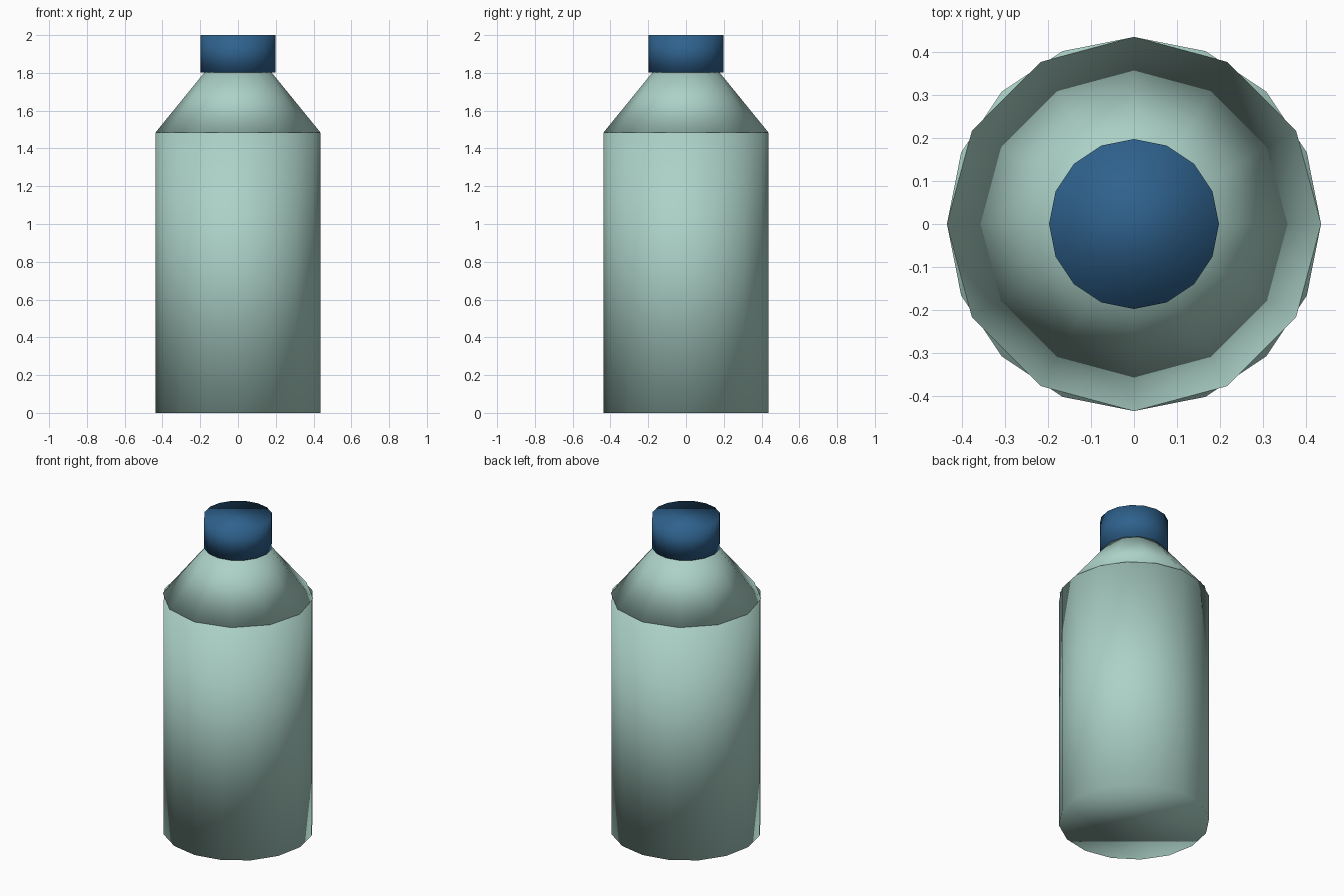
import bpy

cube = bpy.data.objects.get("Cube")
if cube:
    bpy.data.objects.remove(cube, do_unlink=True)


def material(name, rgb):
    mat = bpy.data.materials.new(name)
    mat.use_nodes = True
    color = (*rgb, 1.0)
    mat.diffuse_color = color
    mat.node_tree.nodes["Principled BSDF"].inputs["Base Color"].default_value = color
    return mat


def frustum(name, sides, r_bottom, r_top, z_bottom, z_top, mat):
    """Closed, fully smooth-shaded round part standing between two heights."""
    bpy.ops.mesh.primitive_cone_add(
        vertices=sides, radius1=r_bottom, radius2=r_top,
        depth=z_top - z_bottom, location=(0, 0, (z_bottom + z_top) / 2))
    part = bpy.context.object
    part.name = name
    part.data.materials.append(mat)
    bpy.ops.object.shade_smooth()
    return part


pale_green = material("pale_green", (0.41, 0.64, 0.57))
deep_blue = material("deep_blue", (0.028, 0.12, 0.265))

BODY_R, NECK_R, CAP_R = 0.436, 0.178, 0.198
BODY_TOP, SHOULDER_TOP, CAP_TOP = 1.485, 1.802, 2.0

# Straight body, tapered shoulder and screw cap
frustum("bottle_body", 16, BODY_R, BODY_R, 0, BODY_TOP, pale_green)
frustum("bottle_shoulder", 12, BODY_R, NECK_R, BODY_TOP, SHOULDER_TOP, pale_green)
frustum("bottle_cap", 16, CAP_R, CAP_R, SHOULDER_TOP, CAP_TOP, deep_blue)
